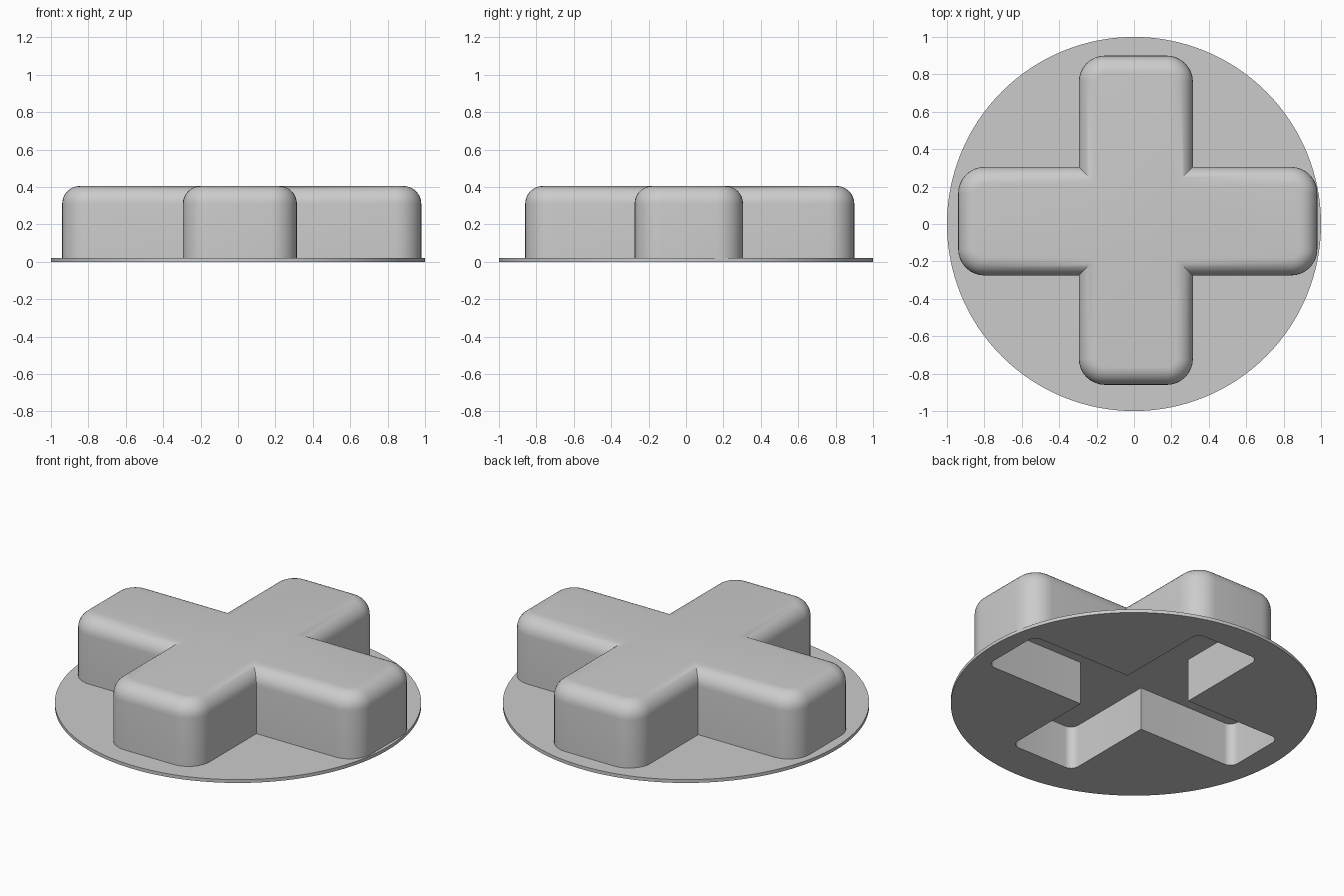
import bpy
import bmesh
from math import sin, cos, pi, radians

cube = bpy.data.objects.get("Cube")
if cube:
    bpy.data.objects.remove(cube, do_unlink=True)

# Overall sizes
PLATE_TOP, TOP, CAVITY_TOP = 0.02, 0.405, 0.26
WALL, CORNER, FILLET, STEPS = 0.09, 0.14, 0.095, 8
ARM_X, ARM_Y = (-0.94, 0.98), (-0.86, 0.9)      # ends of the arms
BAND_X, BAND_Y = (-0.295, 0.315), (-0.275, 0.305)  # sides of the arms

grey = bpy.data.materials.new("light grey")
grey.use_nodes = True
colour = (0.6, 0.6, 0.6, 1)
grey.diffuse_color = colour
grey.node_tree.nodes["Principled BSDF"].inputs["Base Color"].default_value = colour


def cross_outline(inset):
    """Counter-clockwise cross with rounded arm tips and sharp inner corners."""
    (x0, x1), (y0, y1), (a0, a1), (b0, b1) = [
        (lo + inset, hi - inset) for lo, hi in (ARM_X, ARM_Y, BAND_X, BAND_Y)]
    r = CORNER - inset
    # corner x, corner y, quadrant of the rounding (None for an inner corner)
    corners = [(x1, b0, 3), (x1, b1, 0), (a1, b1, None),
               (a1, y1, 0), (a0, y1, 1), (a0, b1, None),
               (x0, b1, 1), (x0, b0, 2), (a0, b0, None),
               (a0, y0, 2), (a1, y0, 3), (a1, b0, None)]
    points = []
    for x, y, quad in corners:
        if quad is None:
            points.append((x, y))
            continue
        cx = x - r if quad in (0, 3) else x + r
        cy = y - r if quad in (0, 1) else y + r
        for i in range(STEPS + 1):
            t = (quad + i / STEPS) * pi / 2
            points.append((cx + r * cos(t), cy + r * sin(t)))
    return points


def ring(bm, points, z):
    return [bm.verts.new((x, y, z)) for x, y in points]


def bridge(bm, low, high):
    n = len(low)
    for i in range(n):
        j = (i + 1) % n
        bm.faces.new((low[i], low[j], high[j], high[i]))


def finish(bm, name):
    bmesh.ops.recalc_face_normals(bm, faces=bm.faces)
    mesh = bpy.data.meshes.new(name)
    bm.to_mesh(mesh)
    bm.free()
    mesh.materials.append(grey)
    obj = bpy.data.objects.new(name, mesh)
    bpy.context.collection.objects.link(obj)
    bpy.ops.object.select_all(action='DESELECT')
    obj.select_set(True)
    bpy.context.view_layer.objects.active = obj
    bpy.ops.object.shade_smooth_by_angle(angle=radians(30))
    return obj


# Round base plate with a cross-shaped opening
bm = bmesh.new()
sides = 128
circle = [(cos(2 * pi * i / sides), sin(2 * pi * i / sides)) for i in range(sides)]
loops = {}
for z in (0, PLATE_TOP):
    loops[z] = [ring(bm, circle, z), ring(bm, cross_outline(WALL), z)]
    edges = [bm.edges.new((loop[i - 1], loop[i]))
             for loop in loops[z] for i in range(len(loop))]
    bmesh.ops.triangle_fill(bm, edges=edges, use_beauty=True, normal=(0, 0, 1))
for low, high in zip(loops[0], loops[PLATE_TOP]):
    bridge(bm, low, high)
finish(bm, "base_plate")

# Raised cross: cavity ceiling, cavity wall, outer wall, rounded rim, top
bm = bmesh.new()
levels = [(WALL, CAVITY_TOP), (WALL, PLATE_TOP), (0, PLATE_TOP)]
for i in range(STEPS + 1):
    t = i / STEPS * pi / 2
    levels.append((FILLET * (1 - cos(t)), TOP - FILLET * (1 - sin(t))))
rings = [ring(bm, cross_outline(inset), z) for inset, z in levels]
for low, high in zip(rings, rings[1:]):
    bridge(bm, low, high)
bm.faces.new(rings[0])
bm.faces.new(rings[-1])
finish(bm, "raised_cross")
